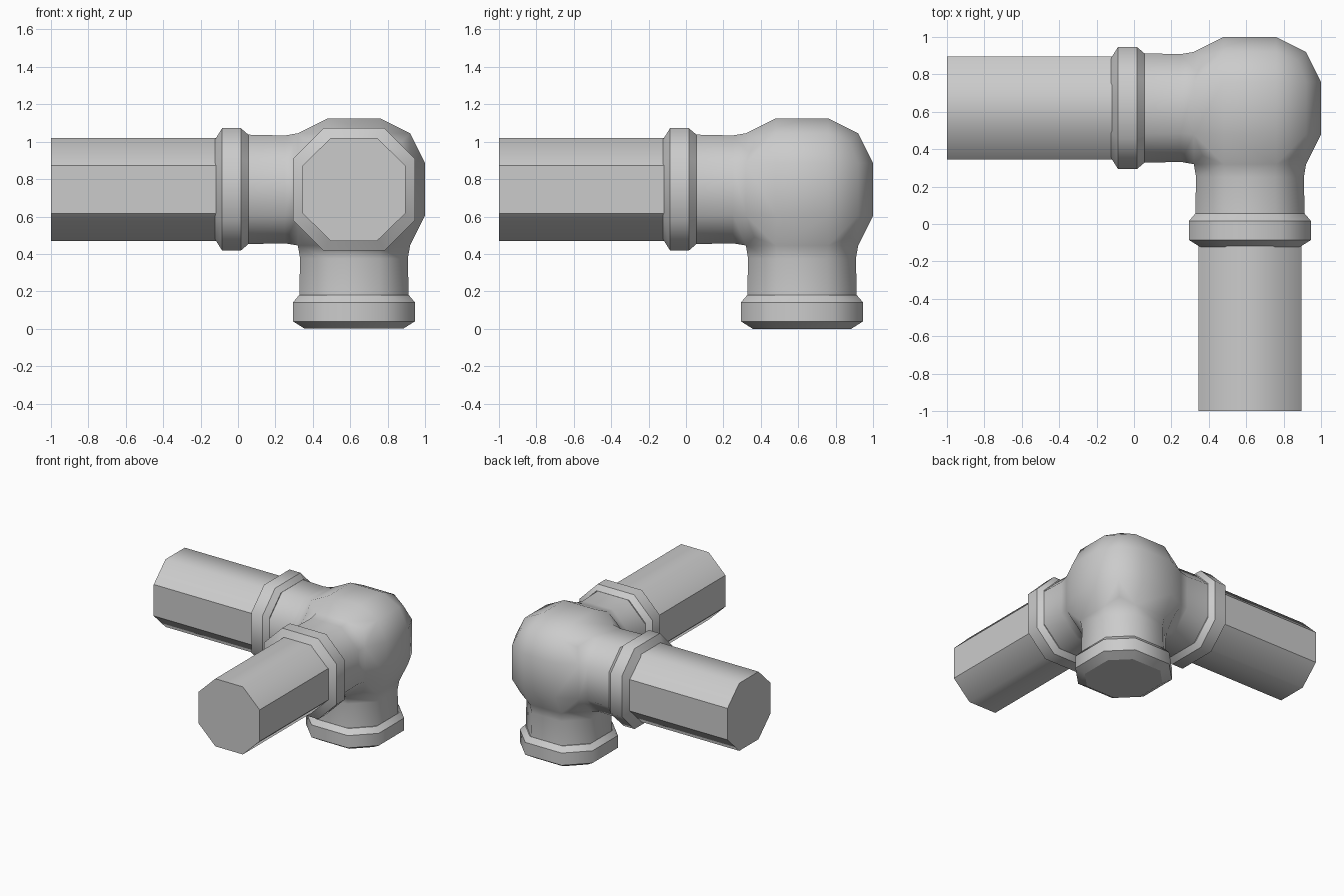
import bpy, bmesh, math
from itertools import product
from mathutils import Vector

if "Cube" in bpy.data.objects:
    bpy.data.objects.remove(bpy.data.objects["Cube"])

CENTRE = Vector((0.62, 0.62, 0.745))


def place(axis, u, v, d):
    """Point at distance d along one of the three arms (-x, -y, -z)."""
    return Vector([(-d, u, v), (u, -d, v), (u, v, -d)][axis])


def octagon(r, fu, fv):
    """Octagon of half size r with half flat lengths fu (top) and fv (side)."""
    return [(r, -fv), (r, fv), (fu, r), (-fu, r),
            (-r, fv), (-r, -fv), (-fu, -r), (fu, -r)]


def loft(bm, axis, profile, ku, kv, caps=(True, True), sharp_loops=False):
    """Skin octagons along an arm; profile is a list of (distance, half size)."""
    loops = [[bm.verts.new(place(axis, u, v, d))
              for u, v in octagon(r, r * ku, r * kv)] for d, r in profile]
    for a, b in zip(loops, loops[1:]):
        for i in range(8):
            j = (i + 1) % 8
            bm.faces.new((a[i], a[j], b[j], b[i]))
    for cap, loop in zip(caps, (loops[0], loops[-1])):
        if cap:
            bm.faces.new(loop)
    if sharp_loops:
        for loop in loops:
            for i in range(8):
                bm.edges.get((loop[i], loop[(i + 1) % 8])).smooth = False


def finish(bm, name, angle):
    """Smooth shade, keep edges above the angle sharp, and make the object."""
    bmesh.ops.recalc_face_normals(bm, faces=bm.faces)
    for f in bm.faces:
        f.smooth = True
    for e in bm.edges:
        if len(e.link_faces) == 2 and e.calc_face_angle() > math.radians(angle):
            e.smooth = False
    mesh = bpy.data.meshes.new(name)
    bm.to_mesh(mesh)
    bm.free()
    obj = bpy.data.objects.new(name, mesh)
    obj.location = CENTRE
    bpy.context.collection.objects.link(obj)


# Corner body: rounded block, flat bosses on three sides, openings on the others
bm = bmesh.new()
F, H, E, K = 0.14, 0.38, 0.30, 0.255
signs = (-1, 1)
points = [Vector((a * K, b * K, c * K)) for a, b, c in product(signs, repeat=3)]
for axis in range(3):
    for a, b in product(signs, repeat=2):
        points.append(place(axis, a * F, b * F, -H))
        points += [place(axis, a * E, b * E, s * F) for s in signs]
for p in points:
    bm.verts.new(p)
bmesh.ops.convex_hull(bm, input=bm.verts)
openings = [f for f in bm.faces
            if any(all(v.co[k] < -E + 0.001 for v in f.verts) for k in range(3))]
bmesh.ops.delete(bm, geom=openings, context='FACES')

# Necks grown out of the three openings
for axis in range(3):
    loft(bm, axis, [(E, E), (0.37, 0.288), (0.59, 0.293)],
         F / E, F / E, caps=(False, True))
bmesh.ops.remove_doubles(bm, verts=bm.verts, dist=0.002)
finish(bm, "corner_body", 60)

# Chamfered collars at the end of every neck
collar = [(0.565, 0.293), (0.605, 0.327), (0.705, 0.327), (0.745, 0.263)]
for axis, side in enumerate(("left", "front", "bottom")):
    bm = bmesh.new()
    loft(bm, axis, collar, 0.5, 0.5, sharp_loops=True)
    finish(bm, side + "_collar", 60)

# Octagonal pipes in the two level collars
for axis, side in enumerate(("left", "front")):
    bm = bmesh.new()
    loft(bm, axis, [(0.65, 0.275), (1.62, 0.275)], 0.45, 0.465)
    finish(bm, side + "_pipe", 45)
